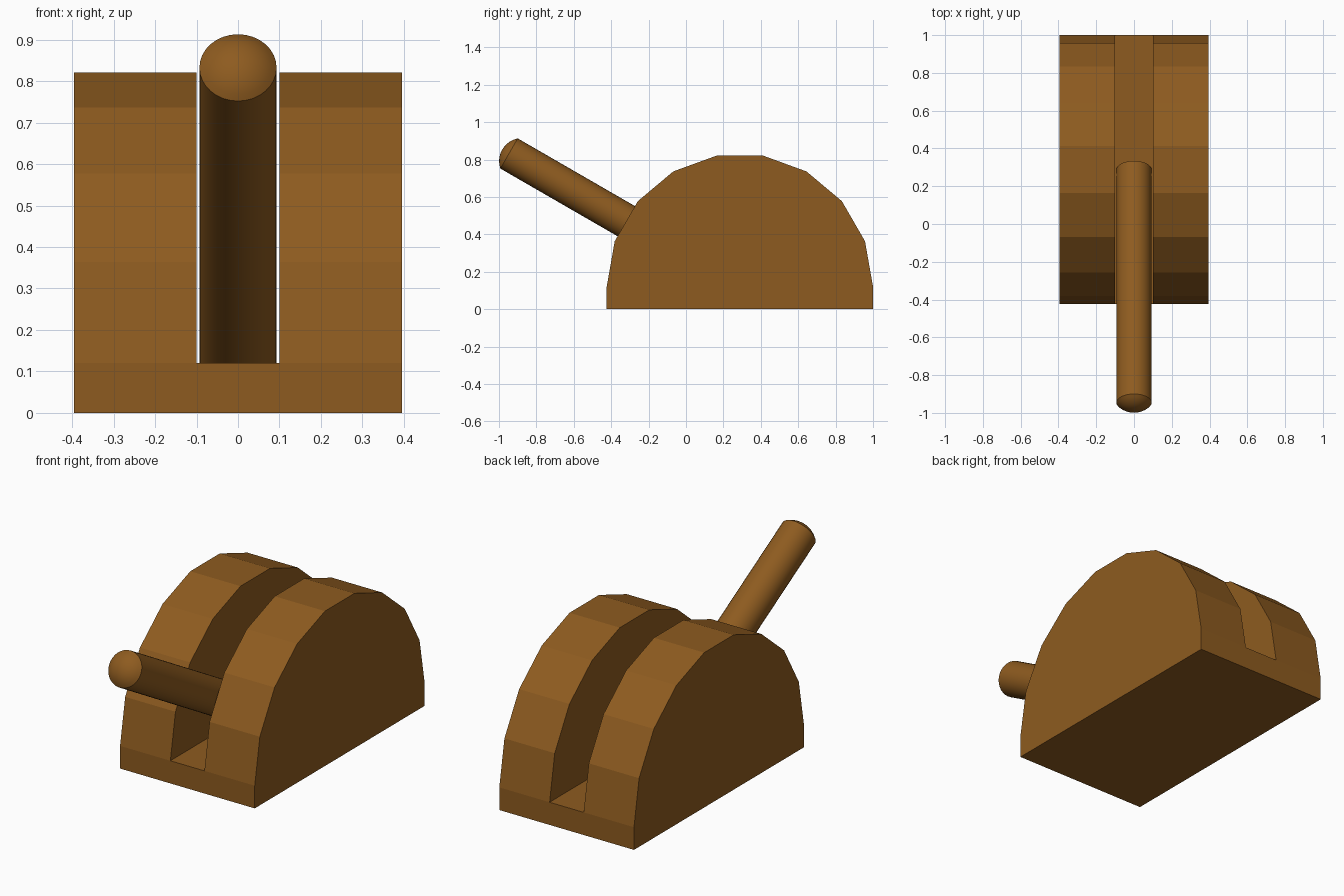
import bpy, bmesh, math
from mathutils import Matrix

if "Cube" in bpy.data.objects:
    bpy.data.objects.remove(bpy.data.objects["Cube"])

PIVOT_Y, PIVOT_Z, R = 0.288, 0.12, 0.712

brown = bpy.data.materials.new("brown")
brown.diffuse_color = (0.27, 0.105, 0.014, 1)
brown.use_nodes = True
brown.node_tree.nodes["Principled BSDF"].inputs["Base Color"].default_value = brown.diffuse_color


def make_object(name, bm):
    bmesh.ops.recalc_face_normals(bm, faces=bm.faces)
    mesh = bpy.data.meshes.new(name)
    bm.to_mesh(mesh)
    bm.free()
    obj = bpy.data.objects.new(name, mesh)
    bpy.context.collection.objects.link(obj)
    mesh.materials.append(brown)
    return obj


def extrude_profile(name, points, half_width):
    """Extrude a (y, z) outline symmetrically along x."""
    bm = bmesh.new()
    face = bm.faces.new([bm.verts.new((-half_width, y, z)) for y, z in points])
    out = bmesh.ops.extrude_face_region(bm, geom=[face])
    verts = [g for g in out["geom"] if isinstance(g, bmesh.types.BMVert)]
    bmesh.ops.translate(bm, verts=verts, vec=(2 * half_width, 0, 0))
    return make_object(name, bm)


# Housing: faceted half disc on a low base
arc = [(PIVOT_Y + R * math.cos(math.radians(a)), PIVOT_Z + R * math.sin(math.radians(a)))
       for a in range(0, 181, 20)]
profile = [(PIVOT_Y + R, 0)] + arc + [(PIVOT_Y - R, 0)]
housing = extrude_profile("housing", profile, 0.395)

# Slot through the middle of the housing
slot = extrude_profile("slot_cutter", [(-2, PIVOT_Z), (2, PIVOT_Z), (2, 2), (-2, 2)], 0.1)
slot.hide_render = True
cut = housing.modifiers.new("slot", 'BOOLEAN')
cut.operation, cut.solver, cut.object = 'DIFFERENCE', 'EXACT', slot
bpy.context.view_layer.objects.active = housing
bpy.ops.object.modifier_apply(modifier=cut.name)
bpy.data.objects.remove(slot)

# Lever: round rod with a shallow domed tip, revolved around its axis
r, length, dome = 0.093, 1.425, 0.042
cap = (r * r + dome * dome) / (2 * dome)
edge = math.asin(r / cap)
rings = [(0, 0), (r, 0), (r, length)]
for i in range(5, -1, -1):
    a = edge * i / 6
    rings.append((cap * math.sin(a), length + dome - cap * (1 - math.cos(a))))
bm = bmesh.new()
verts = [bm.verts.new((x, 0, z)) for x, z in rings]
edges = [bm.edges.new(pair) for pair in zip(verts, verts[1:])]
bmesh.ops.spin(bm, geom=verts + edges, cent=(0, 0, 0), axis=(0, 0, 1),
               angle=math.tau, steps=32, use_merge=True)
bmesh.ops.remove_doubles(bm, verts=bm.verts, dist=0.0005)
bm.transform(Matrix.Translation((0, PIVOT_Y, PIVOT_Z)) @ Matrix.Rotation(math.radians(60), 4, 'X'))
lever = make_object("lever", bm)
bpy.ops.object.select_all(action='DESELECT')
lever.select_set(True)
bpy.context.view_layer.objects.active = lever
bpy.ops.object.shade_smooth_by_angle(angle=math.radians(30))
